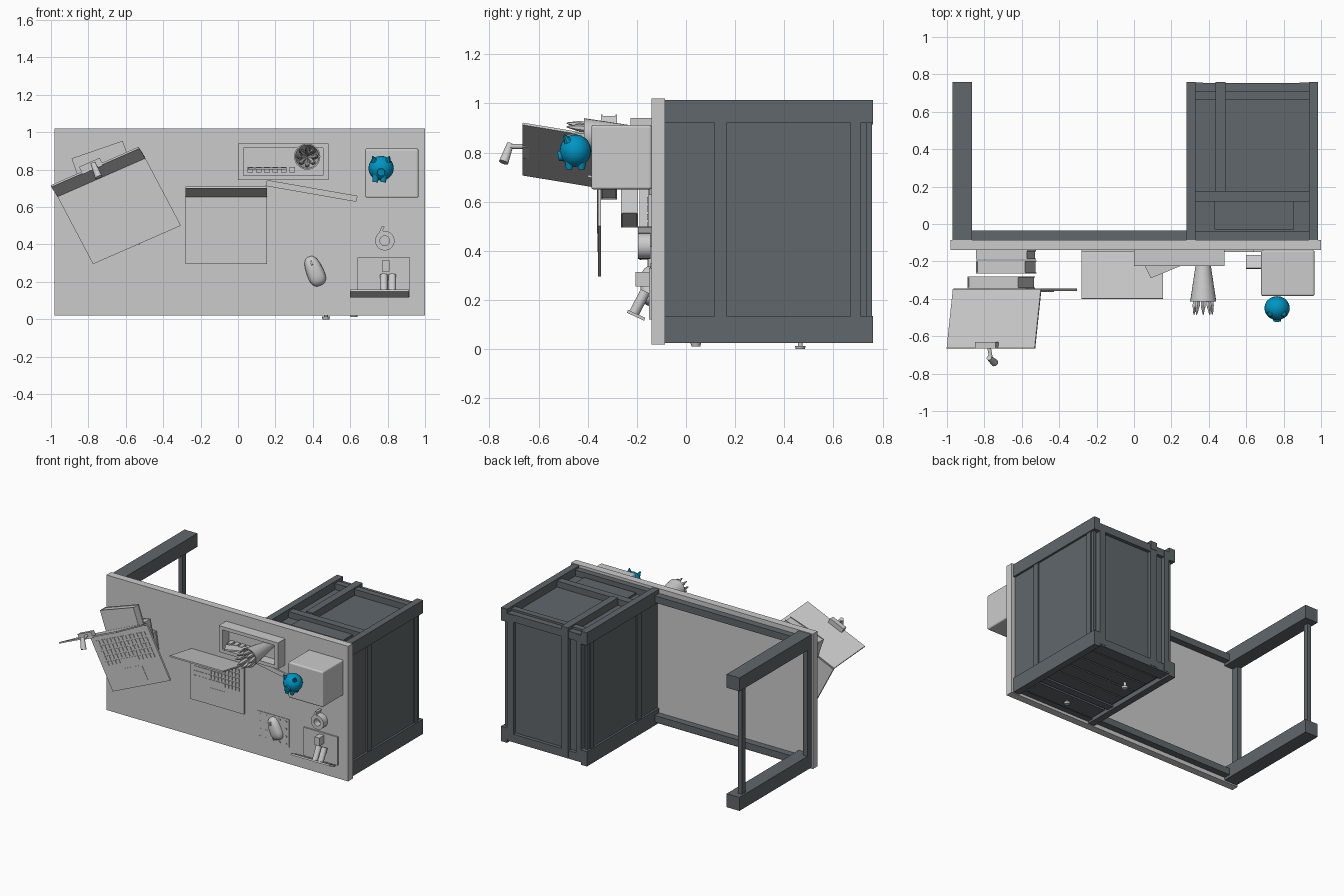
import bpy, bmesh, math
from mathutils import Vector as V, Matrix

if "Cube" in bpy.data.objects:
    bpy.data.objects.remove(bpy.data.objects["Cube"])


def finish(name, bm, bevel=0, smooth=False):
    bmesh.ops.recalc_face_normals(bm, faces=bm.faces)
    me = bpy.data.meshes.new(name)
    bm.to_mesh(me)
    bm.free()
    ob = bpy.data.objects.new(name, me)
    bpy.context.collection.objects.link(ob)
    if bevel:
        m = ob.modifiers.new("bevel", "BEVEL")
        m.width, m.segments = bevel, 3
    if smooth:
        bpy.ops.object.select_all(action='DESELECT')
        ob.select_set(True)
        bpy.context.view_layer.objects.active = ob
        bpy.ops.object.shade_smooth_by_angle(angle=math.radians(40))
    return ob


def slabs(name, items, bevel=0):
    """Each item is an origin and three edge vectors."""
    bm = bmesh.new()
    for o, a, b, c in items:
        o, a, b, c = V(o), V(a), V(b), V(c)
        v = [bm.verts.new(o + a * i + b * j + c * k) for i in (0, 1) for j in (0, 1) for k in (0, 1)]
        for f in ((0, 1, 3, 2), (4, 6, 7, 5), (0, 4, 5, 1), (2, 3, 7, 6), (0, 2, 6, 4), (1, 5, 7, 3)):
            bm.faces.new([v[i] for i in f])
    return finish(name, bm, bevel)


def box(name, x0, x1, y0, y1, z0, z1, bevel=0):
    return slabs(name, [((x0, y0, z0), (x1 - x0, 0, 0), (0, y1 - y0, 0), (0, 0, z1 - z0))], bevel)


def dark(ob):
    ob.data.materials.append(slate)


def cone(bm, p, q, r1, r2, n=16):
    p, q = V(p), V(q)
    d = q - p
    m = Matrix.Translation((p + q) / 2) @ d.to_track_quat('Z', 'Y').to_matrix().to_4x4()
    bmesh.ops.create_cone(bm, cap_ends=True, segments=n, radius1=r1, radius2=r2, depth=d.length, matrix=m)


def ball(bm, c, s, n=16):
    bmesh.ops.create_uvsphere(bm, u_segments=n, v_segments=n // 2, radius=1,
                              matrix=Matrix.Translation(c) @ Matrix.Diagonal((*s, 1)))


def lathe(name, profile, c, n=28, closed=False):
    """Spin (radius, y) points about a y axis through c = (x, z)."""
    bm = bmesh.new()
    rings = [[bm.verts.new((c[0] + r * math.cos(t * math.tau / n), y, c[1] + r * math.sin(t * math.tau / n)))
              for t in range(n)] for r, y in profile]
    for p, q in zip(rings, rings[1:] + (rings[:1] if closed else [])):
        for i in range(n):
            bm.faces.new((p[i], p[(i + 1) % n], q[(i + 1) % n], q[i]))
    if not closed:
        bm.faces.new(rings[0])
        bm.faces.new(rings[-1])
    finish(name, bm, 0, True)


slate = bpy.data.materials.new("slate")
slate.diffuse_color = (0.115, 0.135, 0.145, 1)
slate.use_nodes = True
slate.node_tree.nodes["Principled BSDF"].inputs["Base Color"].default_value = slate.diffuse_color
blue = bpy.data.materials.new("blue")
blue.diffuse_color = (0.0, 0.3, 0.55, 1)
blue.use_nodes = True
blue.node_tree.nodes["Principled BSDF"].inputs["Base Color"].default_value = blue.diffuse_color

# desk lying on its back, top facing the front
box("desk_top", -0.98, 1, -0.14, -0.085, 0.02, 1.02)
for n, z0, z1 in (("near", 0.03, 0.13), ("far", 0.915, 1.015)):
    dark(box(n + "_leg", -0.97, -0.865, -0.085, 0.76, z0, z1))
    dark(box(n + "_apron", -0.865, 0.28, -0.085, -0.035, z0 + 0.02, z1 - 0.03))
dark(box("leg_side_rail", -0.97, -0.935, -0.085, -0.035, 0.13, 0.915))
dark(box("leg_stretcher", -0.955, -0.925, 0.67, 0.71, 0.13, 0.915))

# drawer cabinet: corner posts, rails and recessed panels
for s, x0, x1 in (("left", 0.28, 0.33), ("right", 0.935, 0.985)):
    for n, z0, z1 in (("near", 0.025, 0.135), ("far", 0.92, 1.015)):
        dark(box(f"cabinet_{s}_{n}_post", x0, x1, -0.085, 0.76, z0, z1))
    dark(box(f"cabinet_{s}_panel", x0 + 0.015, x1 - 0.015, -0.085, 0.735, 0.13, 0.925))
    for y0, y1 in ((0.115, 0.165), (0.67, 0.71)):
        dark(box(f"cabinet_{s}_rail", x0 + 0.006, x1 - 0.006, y0, y1, 0.13, 0.925))
for y0, y1 in ((-0.085, -0.04), (0.12, 0.175), (0.665, 0.71)):
    dark(box("cabinet_back_rail", 0.33, 0.935, y0, y1, 0.95, 1.0))
    dark(box("cabinet_front_rail", 0.33, 0.935, y0, y1, 0.04, 0.09))
dark(box("cabinet_back_stile", 0.435, 0.49, 0.175, 0.76, 0.95, 1.01))
dark(box("cabinet_back_panel", 0.33, 0.935, -0.085, 0.74, 0.93, 0.955))
dark(box("cabinet_back_block", 0.43, 0.855, -0.03, 0.12, 0.95, 0.97))
dark(box("cabinet_base_panel", 0.33, 0.935, 0.7, 0.73, 0.06, 0.95))
for z0, z1 in ((0.04, 0.1), (0.93, 0.985)):
    dark(box("cabinet_base_rail", 0.33, 0.935, 0.71, 0.755, z0, z1))
for x0, x1 in ((0.435, 0.49), (0.885, 0.935), (0.33, 0.37)):
    dark(box("cabinet_base_stile", x0, x1, 0.71, 0.757, 0.05, 0.98))
dark(box("drawer_front", 0.35, 0.915, -0.03, 0.11, 0.035, 0.08))
dark(box("door_panel", 0.33, 0.935, 0.17, 0.67, 0.06, 0.08))
for i in range(4):
    y = 0.185 + i * 0.119
    dark(box("door_board", 0.35, 0.915, y, y + 0.107, 0.045, 0.065))
for x, y, z in ((0.47, 0.465, 0), (0.62, 0.04, 0.012)):
    bm = bmesh.new()
    cone(bm, (x, y, z + 0.05), (x, y, z + 0.01), 0.01, 0.01)
    cone(bm, (x, y, z + 0.014), (x, y, z), 0.022, 0.018)
    finish("knob", bm, 0, True)


# laptops: width u, depth v, screen direction w
def laptop(name, o, u, v, w):
    o, u, v, w = V(o), V(u), V(v), V(w)
    up = V((0, -1, 0))
    slabs(name + "_base", [(o, u, v, up * 0.014)])
    slabs(name + "_screen", [(o + up * 0.006, u, w, w.cross(u).normalized() * 0.01)])
    keys = []
    top = o + up * 0.014
    for r in range(5):
        for c in range(13):
            if r == 4 and 3 < c < 9:
                continue
            keys.append((top + u * (0.07 + c * 0.0665) + v * (0.1 + r * 0.095), u * 0.052, v * 0.07, up * 0.004))
    keys.append((top + u * 0.336 + v * 0.48, u * 0.318, v * 0.07, up * 0.004))
    slabs(name + "_keys", keys)
    slabs(name + "_touchpad", [(top + u * 0.35 + v * 0.65, u * 0.3, v * 0.27, up * 0.002)])


laptop("middle_laptop", (-0.28, -0.14, 0.655), (0.435, 0, 0), (0, 0, -0.36), (0, -0.255, 0.045))
laptop("raised_laptop", (-0.965, -0.345, 0.655), (0.47, 0, 0.206), (0.19, 0, -0.36), (-0.033, -0.315, 0.052))

# books below the raised laptop
for y0, y1, cx, cz, w, h, a in ((-0.19, -0.14, -0.685, 0.54, 0.28, 0.32, 8),
                                (-0.265, -0.195, -0.683, 0.66, 0.27, 0.28, 12),
                                (-0.345, -0.28, -0.71, 0.782, 0.289, 0.265, 19)):
    a = math.radians(a)
    p, q = V((math.cos(a), 0, math.sin(a))), V((-math.sin(a), 0, math.cos(a)))
    o = V((cx, y0, cz)) - p * w / 2 - q * h / 2
    d, t = y1 - y0, 0.006
    slabs("book", [(o, p * w, q * h, (0, t, 0)), (o + V((0, d - t, 0)), p * w, q * h, (0, t, 0)),
                   (o, p * t, q * h, (0, d, 0)),
                   (o + p * t + q * 0.004 + V((0, t, 0)), p * (w - 0.01), q * (h - 0.008), (0, d - 2 * t, 0))])

# webcam clipped on the screen
slabs("webcam_clip", [((-0.85, -0.665, 0.815), (0.11, 0, 0.048), (0, 0.035, 0), (0.02, 0, -0.04))])
bm = bmesh.new()
cone(bm, (-0.775, -0.66, 0.825), (-0.765, -0.715, 0.825), 0.01, 0.01, 10)
cone(bm, (-0.775, -0.715, 0.835), (-0.745, -0.742, 0.76), 0.014, 0.02, 12)
finish("webcam_head", bm, 0, True)

# desk tray with contents
slabs("tray", [((0, -0.15, 0.745), (0.485, 0, 0), (0, 0.01, 0), (0, 0, 0.195))]
      + [((0, -0.225, z), (0.485, 0, 0), (0, 0.08, 0), (0, 0, 0.025)) for z in (0.745, 0.915)]
      + [((x, -0.225, 0.77), (0.03, 0, 0), (0, 0.08, 0), (0, 0, 0.145)) for x in (0, 0.455)])
slabs("tray_cards", [((0.05 + i * 0.045, -0.2, 0.785), (0.03, 0, 0), (0, 0.052, 0), (0, 0, 0.03)) for i in range(6)])
slabs("leaning_card", [((0.055, -0.22, 0.8), (0.035, -0.07, 0), (0.17, 0.07, 0), (0, 0, 0.012))])

# pencil cup
lathe("pencil_cup", ((0.03, -0.15), (0.07, -0.415), (0.063, -0.415), (0.028, -0.2)), (0.37, 0.87), 24)
bm = bmesh.new()
for i in range(8):
    t = i * math.tau / 8
    d = V((math.cos(t), 0, math.sin(t)))
    c = V((0.37, 0, 0.87))
    p, q, e = c + d * 0.012 + V((0, -0.21, 0)), c + d * 0.044 + V((0, -0.435, 0)), c + d * 0.05 + V((0, -0.485, 0))
    cone(bm, p, q, 0.013, 0.015, 6)
    cone(bm, q, e, 0.015, 0.003, 6)
finish("pencils", bm)

# ruler
slabs("ruler", [((0.155, -0.15, 0.745), (0.485, 0, -0.085), (-0.008, 0, -0.032), (0, 0.012, 0))])

# storage cube with a piggy bank on it
box("storage_cube", 0.68, 0.965, -0.385, -0.14, 0.65, 0.913, 0.01)
bm = bmesh.new()
ball(bm, (0.765, -0.45, 0.808), (0.068, 0.064, 0.066), 20)
for x in (0.738, 0.78):
    for y in (-0.475, -0.425):
        cone(bm, (x, y, 0.77), (x - 0.004, y, 0.733), 0.02, 0.014, 10)
cone(bm, (0.765, -0.49, 0.79), (0.765, -0.52, 0.785), 0.024, 0.02, 12)
for s in (-1, 1):
    cone(bm, (0.765 + s * 0.035, -0.48, 0.845), (0.765 + s * 0.045, -0.495, 0.872), 0.018, 0.004, 8)
finish("piggy_bank", bm, 0, True).data.materials.append(blue)

# tape roll in a small holder
lathe("tape_roll", ((0.052, -0.145), (0.052, -0.195), (0.026, -0.195), (0.026, -0.145)), (0.785, 0.42), closed=True)
slabs("tape_holder", [((0.735, -0.195, 0.42), (0.035, 0, 0.08), (0.014, 0, -0.004), (0, 0.055, 0))])

# hole punch
box("punch_base", 0.64, 0.92, -0.15, -0.14, 0.12, 0.33)
box("punch_block", 0.77, 0.81, -0.205, -0.14, 0.255, 0.315)
bm = bmesh.new()
for x in (0.78, 0.825):
    cone(bm, (x, -0.165, 0.235), (x, -0.215, 0.14), 0.021, 0.021)
finish("punch_pins", bm, 0, True)
slabs("punch_lever", [((0.6, -0.24, 0.148), (0.315, 0, 0), (0, 0.07, -0.032), (0, 0.004, 0.012))])

# mouse on a dotted mat
box("mouse_mat", 0.26, 0.52, -0.144, -0.14, 0.145, 0.35)
slabs("mat_studs", [((0.275 + i * 0.053, -0.146, 0.16 + j * 0.055), (0.014, 0, 0), (0, 0.003, 0), (0, 0, 0.01))
                    for i in range(5) for j in range(4)])
bm = bmesh.new()
ball(bm, (0, 0, 0), (1, 1, 1), 32)
for v in bm.verts:
    x, y, z = (math.copysign(abs(k) ** 0.75, k) for k in v.co)
    v.co = (x * (0.046 - 0.006 * z), y * 0.046, z * 0.083)
cone(bm, (-0.005, -0.038, 0.045), (0.005, -0.038, 0.045), 0.013, 0.013, 12)
mouse = finish("mouse", bm, 0, True)
mouse.location = (0.41, -0.14, 0.258)
mouse.rotation_euler = (0, math.radians(-22), 0)
